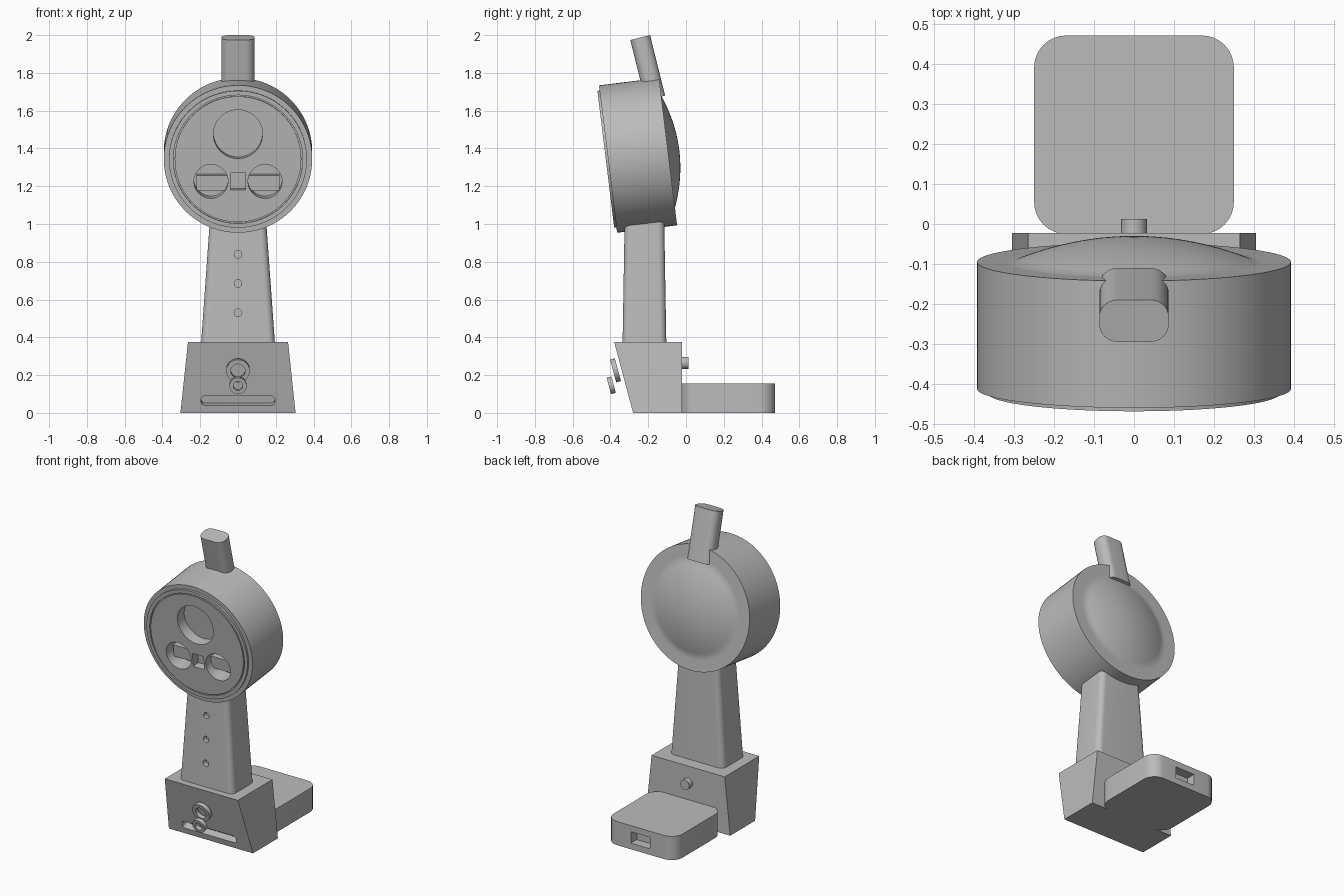
import bpy, bmesh
from math import radians, sin, cos, pi
from mathutils import Matrix

if "Cube" in bpy.data.objects:
    bpy.data.objects.remove(bpy.data.objects["Cube"])

grey = bpy.data.materials.new("plain grey")
grey.use_nodes = True
grey.diffuse_color = (0.5, 0.5, 0.5, 1)
grey.node_tree.nodes["Principled BSDF"].inputs["Base Color"].default_value = (0.5, 0.5, 0.5, 1)


def frame(x, y, z, tilt):
    """Local z faces the front, leaning down by tilt degrees; local y is up."""
    return Matrix.Translation((x, y, z)) @ Matrix.Rotation(radians(90 + tilt), 4, "X")


def finish(name, bm, matrix):
    bmesh.ops.remove_doubles(bm, verts=bm.verts[:], dist=1e-5)
    bmesh.ops.recalc_face_normals(bm, faces=bm.faces[:])
    bm.transform(matrix)
    mesh = bpy.data.meshes.new(name)
    bm.to_mesh(mesh)
    bm.free()
    mesh.materials.append(grey)
    obj = bpy.data.objects.new(name, mesh)
    bpy.context.collection.objects.link(obj)
    return obj


def lathe(name, profile, matrix, steps=96):
    """Turn (radius, height) points around local z."""
    bm = bmesh.new()
    verts = [bm.verts.new((r, 0, h)) for r, h in profile]
    edges = [bm.edges.new(pair) for pair in zip(verts, verts[1:])]
    bmesh.ops.spin(bm, geom=verts + edges, cent=(0, 0, 0), axis=(0, 0, 1),
                   angle=2 * pi, steps=steps)
    return finish(name, bm, matrix)


def disc(name, radius, low, high, matrix, steps=48):
    return lathe(name, [(0, low), (radius, low), (radius, high), (0, high)], matrix, steps)


def loft(name, sections, matrix=Matrix()):
    """Join rounded rectangles given as (z, half width, y low, y high, corner radius)."""
    bm = bmesh.new()
    rings = []
    for z, hw, y0, y1, r in sections:
        ring = []
        corners = [(hw - r, y1 - r), (r - hw, y1 - r), (r - hw, y0 + r), (hw - r, y0 + r)]
        for q, (cx, cy) in enumerate(corners):
            for k in range(9 if r else 1):
                a = pi / 2 * (q + k / 8)
                ring.append(bm.verts.new((cx + r * cos(a), cy + r * sin(a), z)))
        rings.append(ring)
    for lower, upper in zip(rings, rings[1:]):
        n = len(lower)
        for i in range(n):
            j = (i + 1) % n
            bm.faces.new((lower[i], lower[j], upper[j], upper[i]))
    bm.faces.new(rings[0])
    bm.faces.new(rings[-1])
    return finish(name, bm, matrix)


def cut(target, cutters):
    for cutter in cutters:
        cutter.hide_render = True
        mod = target.modifiers.new("cut", "BOOLEAN")
        mod.operation = "DIFFERENCE"
        mod.solver = "EXACT"
        mod.object = cutter
        with bpy.context.temp_override(object=target, active_object=target):
            bpy.ops.object.modifier_apply(modifier=mod.name)
        bpy.data.objects.remove(cutter)


# Round head with a domed back and a raised, grooved front plate
HEAD = frame(0, -0.095, 1.383, 7)
FACE = 0.332
dome = [(0.3 * i / 12, -0.06 * (1 - (i / 12) ** 2)) for i in range(13)]
head = lathe("head", dome + [
    (0.32, 0), (0.393, 0), (0.393, 0.32), (0.365, 0.32), (0.365, FACE),
    (0.342, FACE), (0.342, 0.322), (0.335, 0.322), (0.335, FACE), (0, FACE)], HEAD)

# Openings in the front plate
holes = [disc("hole", r, FACE - depth, FACE + 0.05, HEAD @ Matrix.Translation((x, v, 0)))
         for x, v, r, depth in ((0, 0.134, 0.13, 0.07), (-0.143, -0.118, 0.09, 0.1),
                                (0.143, -0.118, 0.09, 0.1))]
holes.append(loft("hole", [(FACE - 0.05, 0.04, -0.163, -0.073, 0),
                           (FACE + 0.05, 0.04, -0.163, -0.073, 0)], HEAD))
cut(head, holes)
shelf = loft("inner_shelf", [(FACE - 0.12, 0.22, -0.172, -0.092, 0),
                             (FACE - 0.055, 0.22, -0.172, -0.092, 0)], HEAD)

# Leaning top handle, sunk into the back of the head
handle = loft("top_handle", [(-0.33, 0.087, -0.054, 0.054, 0.045),
                             (0, 0.087, -0.054, 0.054, 0.045)],
              Matrix.Translation((0, -0.2425, 1.987)) @ Matrix.Rotation(radians(14), 4, "X"))

# Tapered neck with three small holes
neck = loft("neck", [(0.36, 0.196, -0.336, -0.104, 0.035), (1.06, 0.146, -0.324, -0.116, 0.035)])
cut(neck, [disc("hole", 0.02, -0.03, 0.05, frame(0, -0.33, z, 0), 24)
           for z in (0.53, 0.685, 0.84)])

# Flared base with a slot low on its front
base = loft("base", [(0, 0.305, -0.28, -0.022, 0), (0.375, 0.265, -0.38, -0.022, 0)])
cut(base, [loft("slot", [(-0.05, 0.195, -0.026, 0.026, 0.02),
                         (0.05, 0.195, -0.026, 0.026, 0.02)], frame(0, -0.297, 0.065, 15))])

# Two washers in front of the base
for name, y, z, outer, inner in (("large_washer", -0.373, 0.225, 0.062, 0.038),
                                 ("small_washer", -0.396, 0.146, 0.045, 0.025)):
    lathe(name, [(inner, -0.013), (outer, -0.013), (outer, 0.013),
                 (inner, 0.013), (inner, -0.013)], frame(0, y, z, 15), 48)

# Rear button
button = disc("rear_button", 0.032, -0.013, 0.03, frame(0, 0, 0.265, 0), 32)

# Rear tray with a port in its back
tray = loft("rear_tray", [(0, 0.25, -0.025, 0.472, 0.08), (0.155, 0.25, -0.025, 0.472, 0.08)])
cut(tray, [loft("port", [(0.04, 0.07, 0.41, 0.52, 0), (0.115, 0.07, 0.41, 0.52, 0)])])

# Smooth the round surfaces, keeping edges crisp
parts = [o for o in bpy.context.collection.objects if o.type == "MESH"
         and o.data.materials and o.data.materials[0] == grey]
for obj in bpy.context.view_layer.objects:
    obj.select_set(obj in parts)
bpy.context.view_layer.objects.active = head
bpy.ops.object.shade_smooth_by_angle(angle=radians(30))
